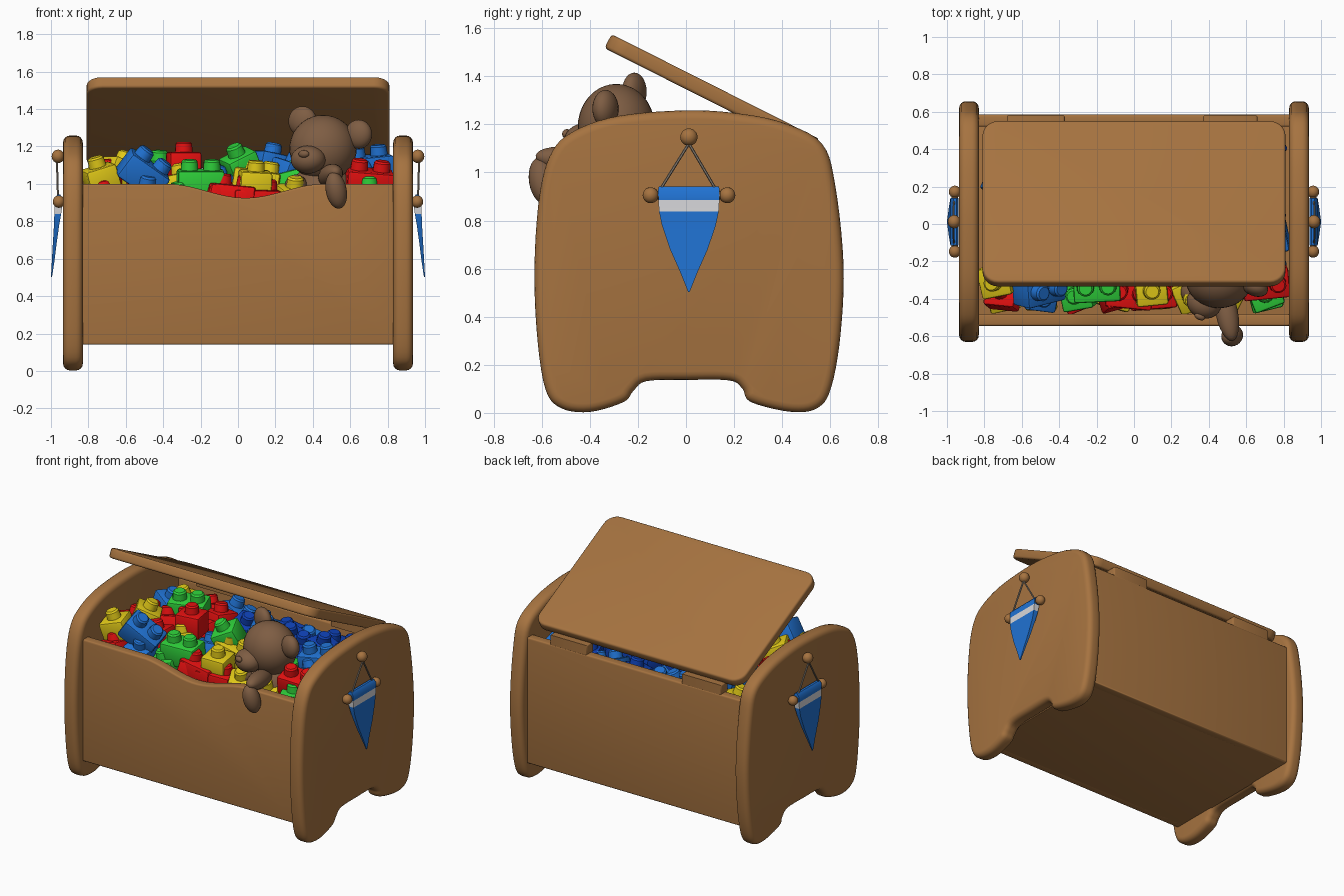
import bpy, bmesh, math, random
from mathutils import Matrix, Vector, Euler

if "Cube" in bpy.data.objects:
    bpy.data.objects.remove(bpy.data.objects["Cube"])

random.seed(4)


def material(name, r, g, b):
    m = bpy.data.materials.new(name)
    m.diffuse_color = [(c / 255 / 12.92 if c < 11 else ((c / 255 + 0.055) / 1.055) ** 2.4) for c in (r, g, b)] + [1]
    m.use_nodes = True
    m.node_tree.nodes["Principled BSDF"].inputs["Base Color"].default_value = m.diffuse_color
    return m


WOOD = material("wood", 166, 115, 64)
BEAR = material("plush brown", 126, 93, 67)
BLUE = material("blue", 32, 114, 210)
NAVY = material("dark blue", 14, 64, 180)
RED = material("red", 228, 16, 16)
GREEN = material("green", 46, 208, 58)
YELLOW = material("yellow", 226, 202, 24)
WHITE = material("white", 215, 215, 218)
STRING = material("string grey", 140, 130, 118)


def finish(name, bm, *mats, angle=40):
    bmesh.ops.recalc_face_normals(bm, faces=bm.faces)
    mesh = bpy.data.meshes.new(name)
    bm.to_mesh(mesh)
    bm.free()
    for m in mats:
        mesh.materials.append(m)
    ob = bpy.data.objects.new(name, mesh)
    bpy.context.collection.objects.link(ob)
    bpy.ops.object.select_all(action='DESELECT')
    ob.select_set(True)
    bpy.context.view_layer.objects.active = ob
    bpy.ops.object.shade_smooth_by_angle(angle=math.radians(angle))
    return ob


def smooth_loop(pts, n=5):
    """Closed Catmull-Rom curve through the points."""
    out, k = [], len(pts)
    for i in range(k):
        p0, p1, p2, p3 = [Vector(pts[(i + j) % k]) for j in (-1, 0, 1, 2)]
        for s in range(n):
            t = s / n
            out.append(0.5 * (2 * p1 + (p2 - p0) * t + (2 * p0 - 5 * p1 + 4 * p2 - p3) * t * t
                              + (3 * p1 - p0 - 3 * p2 + p3) * t ** 3))
    return out


def prism(name, pts, axis, lo, hi, mat, bevel, segs=3):
    """Extrude a 2D outline along an axis and round its rims."""
    place = {'x': lambda a, b, t: (t, a, b), 'y': lambda a, b, t: (a, t, b), 'z': lambda a, b, t: (a, b, t)}[axis]
    bm = bmesh.new()
    rings = [[bm.verts.new(place(p[0], p[1], t)) for p in pts] for t in (lo, hi)]
    bm.faces.new(rings[0])
    bm.faces.new(rings[1])
    n = len(pts)
    for i in range(n):
        bm.faces.new((rings[0][i], rings[0][(i + 1) % n], rings[1][(i + 1) % n], rings[1][i]))
    bmesh.ops.recalc_face_normals(bm, faces=bm.faces)
    k = "xyz".index(axis)
    rims = [e for e in bm.edges if abs(e.verts[0].co[k] - e.verts[1].co[k]) < 1e-6]
    bmesh.ops.bevel(bm, geom=rims, offset=bevel, segments=segs, profile=0.5, affect='EDGES', clamp_overlap=False)
    return finish(name, bm, mat)


def rect(a0, a1, b0, b1):
    return [(a0, b0), (a1, b0), (a1, b1), (a0, b1)]


def ball(bm, loc, radii, rot=(0, 0, 0), u=24, v=14):
    m = Matrix.LocRotScale(Vector(loc), Euler(rot), Vector(radii))
    bmesh.ops.create_uvsphere(bm, u_segments=u, v_segments=v, radius=1, matrix=m)


def rod(bm, a, b, r, sides=12):
    a, b = Vector(a), Vector(b)
    m = Matrix.Translation((a + b) / 2) @ (b - a).to_track_quat('Z', 'Y').to_matrix().to_4x4()
    bmesh.ops.create_cone(bm, cap_ends=True, segments=sides, radius1=r, radius2=r, depth=(b - a).length, matrix=m)


# end panels with feet, bowed sides and domed top
end = [(-0.26, 0.045), (-0.40, 0.004), (-0.52, 0.02), (-0.585, 0.10), (-0.62, 0.33), (-0.63, 0.62), (-0.607, 0.92),
       (-0.555, 1.09), (-0.46, 1.175), (-0.28, 1.235), (0.0, 1.258), (0.22, 1.245), (0.41, 1.205), (0.565, 1.12),
       (0.62, 0.95), (0.655, 0.62), (0.643, 0.33), (0.605, 0.11), (0.55, 0.022), (0.44, 0.004), (0.27, 0.045),
       (0.235, 0.10), (0.18, 0.135), (0.0, 0.137), (-0.165, 0.132), (-0.22, 0.09)]
for s, side in ((-1, "left"), (1, "right")):
    lo, hi = sorted((s * 0.83, s * 0.935))
    prism(side + "_end_panel", smooth_loop(end), 'x', lo, hi, WOOD, 0.036, 4)

# front panel with dipped top edge, back panel, floor
dip = [(0.83, 1.0)]
for i in range(21):
    x = 0.42 - i * 0.04
    dip.append((x + 0.04, 1.0 - 0.0375 * (1 + math.cos(math.pi * x / 0.42))))
prism("front_panel", [(-0.84, 0.14), (0.84, 0.14)] + dip + [(-0.84, 1.0)], 'y', -0.545, -0.48, WOOD, 0.012)
prism("back_panel", rect(-0.84, 0.84, 0.14, 1.03), 'y', 0.52, 0.585, WOOD, 0.012)
prism("floor", rect(-0.84, 0.84, -0.53, 0.57), 'z', 0.14, 0.19, WOOD, 0.004)

# open lid with rounded corners, tilted on the back edge
outline = []
for cx, cy, a0 in ((1, 1, 0), (-1, 1, 90), (-1, -1, 180), (1, -1, 270)):
    for k in range(7):
        a = math.radians(a0 + 15 * k)
        outline.append((cx * 0.725 + 0.085 * math.cos(a), cy * 0.399 + 0.085 * math.sin(a)))
lid = prism("lid", outline, 'z', -0.0325, 0.0325, WOOD, 0.014)
lid.matrix_world = Matrix.Translation((0, 0.108, 1.328)) @ Matrix.Rotation(-math.atan(0.504), 4, 'X')

# wooden hinge strips
for x0, x1, side in ((-0.68, -0.37, "left"), (0.37, 0.66, "right")):
    prism(side + "_hinge", rect(0.5, 0.582, 1.02, 1.095), 'x', x0, x1, WOOD, 0.012)

# hanging pennants on both ends
for s, side in ((-1, "left"), (1, "right")):
    bm = bmesh.new()
    ball(bm, (s * 0.962, 0.012, 1.147), (0.034, 0.036, 0.036))
    rod(bm, (s * 0.92, 0.012, 1.147), (s * 0.95, 0.012, 1.147), 0.018)
    rod(bm, (s * 0.958, -0.145, 0.905), (s * 0.958, 0.17, 0.905), 0.017)
    for y in (-0.147, 0.172):
        ball(bm, (s * 0.958, y, 0.905), (0.032, 0.033, 0.033))
    finish(side + "_pegs_and_bar", bm, WOOD)
    bm = bmesh.new()
    for y in (-0.122, 0.138):
        rod(bm, (s * 0.968, 0.012, 1.12), (s * 0.962, y, 0.905), 0.006, 6)
    finish(side + "_strings", bm, STRING)
    bm = bmesh.new()
    rows = [(0.942, 0.125, 0.958, 0.008), (0.925, 0.128, 0.959, 0.021), (0.885, 0.127, 0.960, 0.021),
            (0.838, 0.124, 0.964, 0.018), (0.78, 0.112, 0.970, 0.014), (0.68, 0.078, 0.980, 0.010),
            (0.59, 0.038, 0.988, 0.007), (0.503, 0.003, 0.997, 0.003)]
    rings = []
    for z, w, x, t in rows:
        rings.append([bm.verts.new((s * (x + dx * t), 0.012 + dy * w, z))
                      for dx, dy in ((-1, -1), (1, -1), (1, 1), (-1, 1))])
    bm.faces.new(rings[0])
    bm.faces.new(rings[-1])
    for i in range(len(rings) - 1):
        for j in range(4):
            k = (j + 1) % 4
            f = bm.faces.new((rings[i][j], rings[i][k], rings[i + 1][k], rings[i + 1][j]))
            f.material_index = 1 if i == 2 else 0
    finish(side + "_pennant", bm, BLUE, WHITE)

# plush bear leaning over the front edge
bm = bmesh.new()
ball(bm, (0.455, -0.29, 1.19), (0.18, 0.16, 0.178), u=32, v=20)            # head
ball(bm, (0.375, -0.42, 1.13), (0.095, 0.085, 0.075), (0, 0, -0.4))        # muzzle
ball(bm, (0.352, -0.495, 1.16), (0.03, 0.018, 0.02), (0, 0, -0.4))         # nose
ball(bm, (0.345, -0.215, 1.335), (0.08, 0.045, 0.08), (0, 0, -0.4))        # ears
ball(bm, (0.645, -0.335, 1.265), (0.075, 0.05, 0.078), (0, 0, -0.4))
ball(bm, (0.45, -0.24, 0.94), (0.18, 0.17, 0.17))                          # body
ball(bm, (0.495, -0.47, 1.045), (0.06, 0.16, 0.058), (-0.15, 0, 0.2))      # upper arm
ball(bm, (0.525, -0.597, 0.965), (0.056, 0.056, 0.1), (0.15, -0.2, 0))     # paw
ball(bm, (0.31, -0.36, 0.99), (0.06, 0.07, 0.06))                          # other arm
finish("plush_bear", bm, BEAR, angle=70)


# toy block shapes with one or two studs
def block_mesh(studs):
    bm = bmesh.new()
    m = Matrix.Diagonal((0.17 if studs == 1 else 0.25, 0.165, 0.15, 1))
    bmesh.ops.create_cube(bm, size=1, matrix=m)
    bmesh.ops.bevel(bm, geom=list(bm.edges), offset=0.014, segments=2, profile=0.5, affect='EDGES')
    for x in ((0,) if studs == 1 else (-0.06, 0.06)):
        bmesh.ops.create_cone(bm, cap_ends=True, segments=14, radius1=0.048, radius2=0.044, depth=0.05,
                              matrix=Matrix.Translation((x, 0, 0.095)))
        bmesh.ops.create_cone(bm, cap_ends=True, segments=14, radius1=0.044, radius2=0.034, depth=0.01,
                              matrix=Matrix.Translation((x, 0, 0.125)))
    mesh = bpy.data.meshes.new("block_shape")
    bm.to_mesh(mesh)
    bm.free()
    return mesh


shapes = {1: block_mesh(1), 2: block_mesh(2)}
piles = {m.name: (bmesh.new(), m) for m in (RED, GREEN, BLUE, NAVY, YELLOW)}


def block(mat, studs, loc, rot):
    mesh = shapes[studs].copy()
    mesh.transform(Matrix.LocRotScale(Vector(loc), Euler(rot), None))
    piles[mat.name][0].from_mesh(mesh)
    bpy.data.meshes.remove(mesh)


# blocks on top of the pile
for mat, studs, x, y, z, rx, ry, rz in (
        (YELLOW, 1, -0.73, -0.30, 1.02, 0.1, -0.3, 0.2), (YELLOW, 1, -0.64, -0.12, 1.05, 0, 0.4, 0.5),
        (BLUE, 2, -0.51, -0.34, 1.05, 0.3, 0.6, 0.25), (RED, 1, -0.29, -0.10, 1.095, 0, 0, 0.15),
        (GREEN, 2, -0.20, -0.33, 1.00, 0.1, 0, 0.05), (RED, 2, -0.03, -0.37, 0.92, 0, 0.1, -0.1),
        (GREEN, 1, 0.02, -0.13, 1.09, 0.2, -0.45, 0.3), (YELLOW, 1, 0.09, -0.35, 0.995, 0.1, 0.05, 0.1),
        (BLUE, 1, 0.17, 0.04, 1.09, 0, 0.2, 0.4), (RED, 2, 0.70, -0.31, 1.00, 0.2, 0.08, 0.1),
        (BLUE, 2, 0.70, -0.08, 1.075, 0.1, -0.1, 0.2), (GREEN, 2, -0.48, 0.14, 1.05, 0.1, 0, 0.3),
        (BLUE, 1, 0.27, -0.12, 1.04, 0.2, 0.3, 0.7)):
    block(mat, studs, (x, y, z), (rx, ry, rz))

# filling blocks below them
for layer, z in enumerate((0.93, 0.76)):
    for i in range(8):
        for j in range(5):
            x, y = -0.7 + 0.2 * i, -0.37 + 0.2 * j
            mats = (NAVY, NAVY, BLUE) if x > -0.15 and y > 0 else (RED, GREEN, BLUE, YELLOW, RED, YELLOW)
            tilt = [random.uniform(-0.3, 0.3) for _ in range(2)] + [random.uniform(-0.5, 0.5)]
            lift = random.uniform(-0.03, 0.02) + (0.05 if y > -0.3 and y < 0.3 and layer == 0 else -0.02)
            block(random.choice(mats), 2 if abs(x) < 0.6 and random.random() < 0.3 else 1, (x, y, z + lift), tilt)

for key, (bm, m) in piles.items():
    finish(key.replace(" ", "_") + "_blocks", bm, m)
for mesh in shapes.values():
    bpy.data.meshes.remove(mesh)
